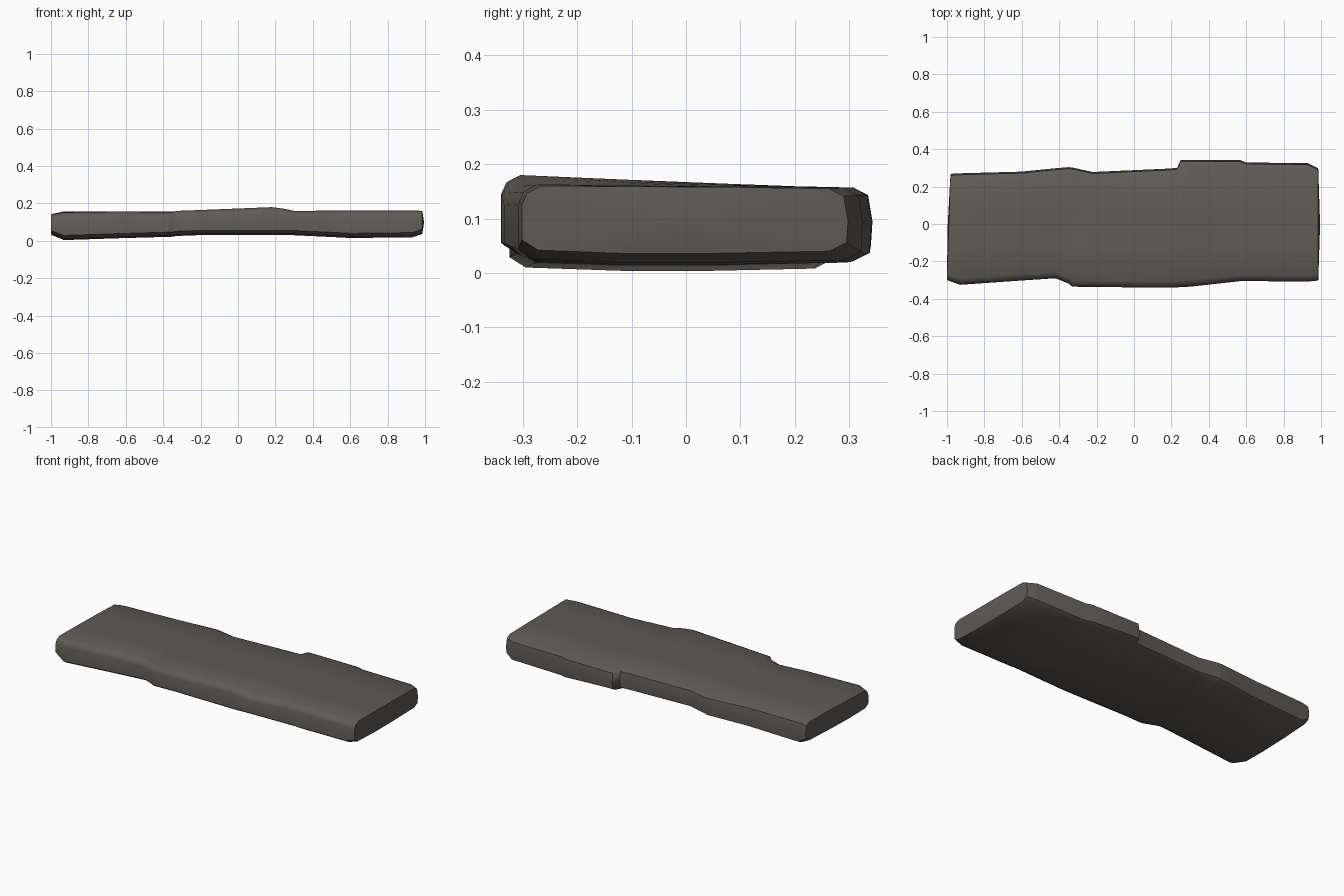
import bpy, bmesh, math

# Sections along the slab: x, front y, back y, bottom z, top z at front, top z at back
SECTIONS = [
    (-0.99, -0.300, 0.268, 0.030, 0.142, 0.143),
    (-0.93, -0.325, 0.271, 0.004, 0.152, 0.150),
    (-0.60, -0.302, 0.280, 0.015, 0.157, 0.155),
    (-0.42, -0.290, 0.298, 0.020, 0.153, 0.153),
    (-0.35, -0.318, 0.304, 0.022, 0.153, 0.153),
    (-0.33, -0.335, 0.302, 0.026, 0.160, 0.153),
    (-0.22, -0.337, 0.278, 0.030, 0.164, 0.154),
    (0.18, -0.340, 0.296, 0.030, 0.180, 0.157),
    (0.23, -0.339, 0.300, 0.030, 0.174, 0.157),
    (0.25, -0.337, 0.343, 0.030, 0.171, 0.157),
    (0.30, -0.335, 0.343, 0.030, 0.160, 0.157),
    (0.57, -0.305, 0.341, 0.017, 0.162, 0.157),
    (0.60, -0.305, 0.329, 0.015, 0.162, 0.157),
    (0.93, -0.308, 0.325, 0.019, 0.163, 0.157),
    (0.985, -0.302, 0.298, 0.036, 0.160, 0.155),
]


def ring(x, yf, yb, zb, tf, tb):
    """Cross-section with softly bevelled long edges."""
    mid = 0.157 + 0.3 * max(0, tf - 0.157)
    if x < -0.95:
        mid = 0.145
    pts = [(yf, zb + 0.025), (yf, tf - 0.035), (yf + 0.010, tf - 0.013), (yf + 0.035, tf),
           (-0.12, 0.5 * (tf + mid)), (0.08, mid), (yb - 0.035, tb), (yb - 0.008, tb - 0.014),
           (yb, 0.095), (yb - 0.003, zb + 0.020), (yb - 0.035, zb + 0.004),
           (0.05, zb), (-0.12, zb), (yf + 0.03, zb + 0.006)]
    # the left end is slightly slanted
    skew = 0.02 if x < -0.95 else 0.0
    return [(x + skew * y / 0.6, y, z) for y, z in pts]


# Dark stone colour
mat = bpy.data.materials.new("dark_grey_stone")
mat.diffuse_color = (0.115, 0.105, 0.093, 1)

# Loft the slab through its sections
bm = bmesh.new()
rings = [[bm.verts.new(p) for p in ring(*s)] for s in SECTIONS]
n = len(rings[0])
for a, b in zip(rings, rings[1:]):
    for i in range(n):
        j = (i + 1) % n
        bm.faces.new((a[i], a[j], b[j], b[i]))

# Ends: broken faces bulging slightly outwards
bm.faces.new(rings[0])
bm.faces.new(rings[-1])
bm.faces.ensure_lookup_table()
for face, push in ((bm.faces[-2], -0.006), (bm.faces[-1], 0.010)):
    c = face.calc_center_median()
    ret = bmesh.ops.poke(bm, faces=[face])
    ret["verts"][0].co.x = c.x + push
bmesh.ops.recalc_face_normals(bm, faces=bm.faces[:])

mesh = bpy.data.meshes.new("stone_slab")
bm.to_mesh(mesh)
bm.free()
mesh.materials.append(mat)
slab = bpy.data.objects.new("stone_slab", mesh)
bpy.context.collection.objects.link(slab)

# Smooth shading with hard broken edges at the ends and steps
bpy.context.view_layer.objects.active = slab
slab.select_set(True)
bpy.ops.object.shade_smooth_by_angle(angle=math.radians(48))
